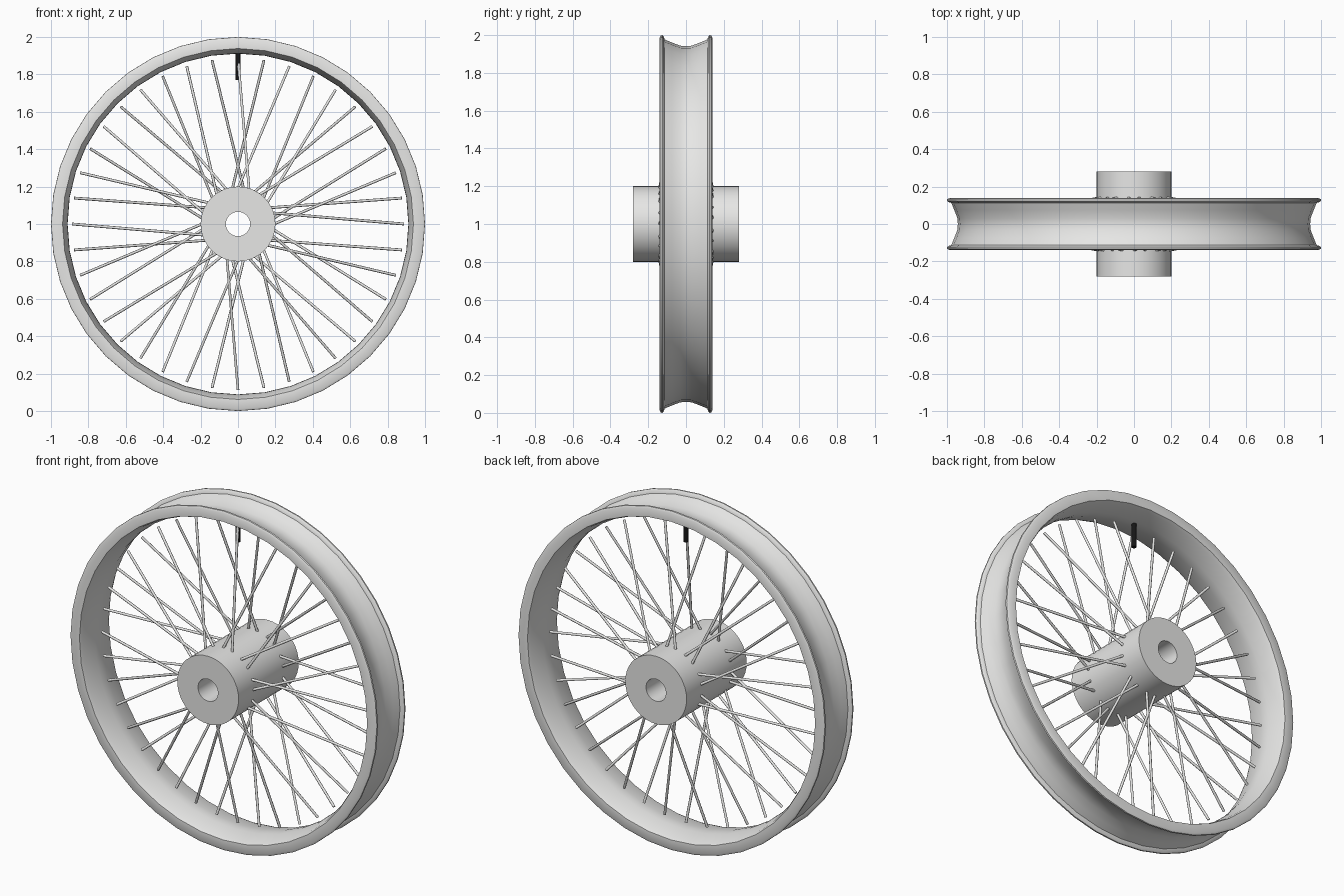
import bpy, bmesh, math
from mathutils import Vector

if "Cube" in bpy.data.objects:
    bpy.data.objects.remove(bpy.data.objects["Cube"])

CENTRE = Vector((0, 0, 1))


def material(name, rgb):
    m = bpy.data.materials.new(name)
    m.diffuse_color = (*rgb, 1)
    m.use_nodes = True
    m.node_tree.nodes["Principled BSDF"].inputs["Base Color"].default_value = m.diffuse_color
    return m


metal = material("light metal", (0.8, 0.8, 0.79))
black = material("black rubber", (0.008, 0.008, 0.008))


def finish(name, bm, mat, angle=35):
    bmesh.ops.recalc_face_normals(bm, faces=bm.faces)
    mesh = bpy.data.meshes.new(name)
    bm.to_mesh(mesh)
    bm.free()
    mesh.materials.append(mat)
    ob = bpy.data.objects.new(name, mesh)
    bpy.context.collection.objects.link(ob)
    bpy.ops.object.select_all(action='DESELECT')
    ob.select_set(True)
    bpy.context.view_layer.objects.active = ob
    bpy.ops.object.shade_smooth_by_angle(angle=math.radians(angle))
    return ob


def lathe(name, profile, sides, mat):
    """Revolve a closed (radius, y) outline about the wheel axle."""
    bm = bmesh.new()
    rings = []
    for i in range(sides):
        a = 2 * math.pi * i / sides
        rings.append([bm.verts.new(CENTRE + Vector((r * math.cos(a), y, r * math.sin(a))))
                      for r, y in profile])
    n = len(profile)
    for i in range(sides):
        p, q = rings[i], rings[(i + 1) % sides]
        for j in range(n):
            k = (j + 1) % n
            bm.faces.new((p[j], p[k], q[k], q[j]))
    return finish(name, bm, mat)


def add_rod(bm, a, b, radius, sides):
    d = b - a
    mat = d.to_track_quat('Z', 'Y').to_matrix().to_4x4()
    mat.translation = (a + b) / 2
    bmesh.ops.create_cone(bm, cap_ends=True, segments=sides, radius1=radius,
                          radius2=radius, depth=d.length, matrix=mat)


def polar(r, deg, y):
    a = math.radians(deg)
    return CENTRE + Vector((r * math.cos(a), y, r * math.sin(a)))


# Rim: shallow outer channel, rounded lips, inner surface following the channel
half = [(0.942, 0.0), (0.944, 0.03), (0.961, 0.075), (0.977, 0.113),
        (0.992, 0.117), (1.0, 0.124), (0.999, 0.133), (0.988, 0.139),
        (0.938, 0.137), (0.930, 0.118), (0.913, 0.03), (0.911, 0.0)]
mirrored = [(r, -y) for r, y in reversed(half[1:-1])]
lathe("rim", half + mirrored, 40, metal)

# Hub: thick tube with an axle hole
lathe("hub", [(0.2, -0.28), (0.2, 0.28), (0.065, 0.28), (0.065, -0.28)], 40, metal)

# Spokes: 40, alternating front and back, crossing in pairs
bm = bmesh.new()
for i in range(40):
    end = i * 9
    side = 1 if i % 2 else -1
    lean = 18 if i % 4 < 2 else -18
    add_rod(bm, polar(0.192, end + lean, side * 0.14), polar(0.887, end, 0), 0.0075, 8)
finish("spokes", bm, metal, 60)

# Valve stem at the top of the rim
bm = bmesh.new()
add_rod(bm, polar(0.77, 90, 0), polar(0.915, 90, 0), 0.0135, 12)
finish("valve_stem", bm, black)
